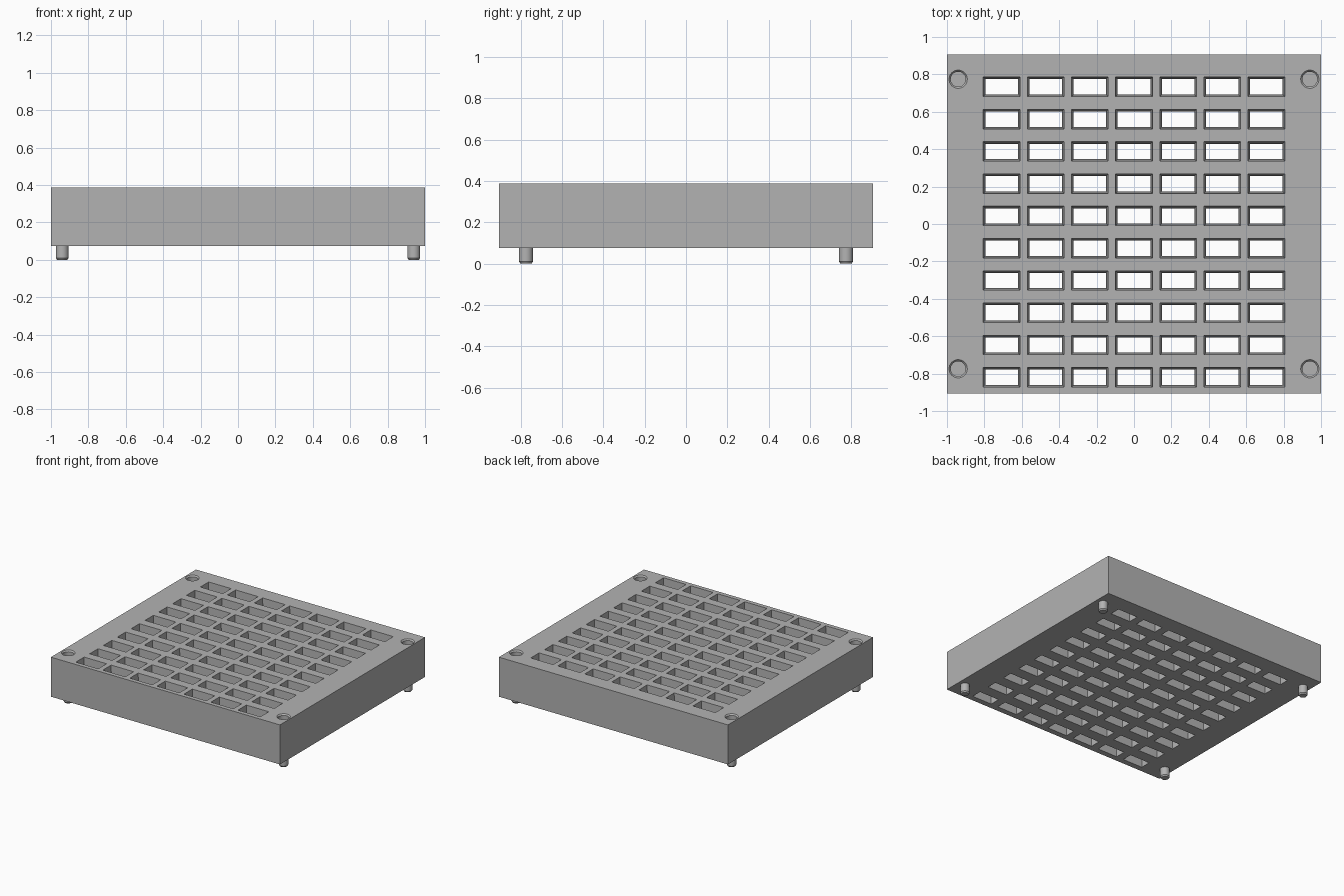
import bpy, bmesh, math
from mathutils import Matrix, Vector

if "Cube" in bpy.data.objects:
    bpy.data.objects.remove(bpy.data.objects["Cube"])

BASE, TOP = 0.075, 0.387
HALF_X, HALF_Y = 1.0, 0.905
PEG_X, PEG_Y = 0.94, 0.774

# Single flat grey
grey = bpy.data.materials.new("plain grey")
grey.use_nodes = True
colour = (0.45, 0.45, 0.45, 1)
grey.diffuse_color = colour
grey.node_tree.nodes["Principled BSDF"].inputs["Base Color"].default_value = colour


def make_object(name, bm):
    bmesh.ops.recalc_face_normals(bm, faces=bm.faces)
    mesh = bpy.data.meshes.new(name)
    bm.to_mesh(mesh)
    bm.free()
    mesh.materials.append(grey)
    obj = bpy.data.objects.new(name, mesh)
    bpy.context.collection.objects.link(obj)
    return obj


def loft(bm, rings):
    """Closed solid through a stack of equal-length point rings."""
    loops = [[bm.verts.new(p) for p in ring] for ring in rings]
    for a, b in zip(loops, loops[1:]):
        for i in range(len(a)):
            j = (i + 1) % len(a)
            bm.faces.new((a[i], a[j], b[j], b[i]))
    bm.faces.new(loops[0])
    bm.faces.new(loops[-1])


def rect(x, y, z, hx, hy):
    return [(x + sx * hx, y + sy * hy, z)
            for sx, sy in ((-1, -1), (1, -1), (1, 1), (-1, 1))]


def circle(x, y, z, r, n=32):
    return [(x + r * math.cos(math.tau * i / n),
             y + r * math.sin(math.tau * i / n), z) for i in range(n)]


def smooth(obj):
    bpy.ops.object.select_all(action="DESELECT")
    obj.select_set(True)
    bpy.context.view_layer.objects.active = obj
    bpy.ops.object.shade_smooth_by_angle(angle=math.radians(30))


corners = [(sx * PEG_X, sy * PEG_Y) for sx in (-1, 1) for sy in (-1, 1)]

# Thick slab
bm = bmesh.new()
loft(bm, [rect(0, 0, z, HALF_X, HALF_Y) for z in (BASE, TOP)])
slab = make_object("tray_block", bm)

# Cutter: tapered slots in a grid, plus the corner sockets
bm = bmesh.new()
wide, narrow, over = (0.098, 0.052), (0.087, 0.041), 0.02
slope = (wide[0] - narrow[0]) / (TOP - BASE) * over
for col in range(7):
    for row in range(10):
        x, y = (col - 3) * 0.236, 0.733 - row * 0.1725
        loft(bm, [rect(x, y, BASE - over, narrow[0] - slope, narrow[1] - slope),
                  rect(x, y, TOP + over, wide[0] + slope, wide[1] + slope)])
for x, y in corners:
    loft(bm, [circle(x, y, TOP - 0.075, 0.04), circle(x, y, TOP - 0.01, 0.04),
              circle(x, y, TOP, 0.049), circle(x, y, TOP + over, 0.049)])
cutter = make_object("slot_cutter", bm)
cutter.hide_render = True

cut = slab.modifiers.new("slots", "BOOLEAN")
cut.operation, cut.solver, cut.object = "DIFFERENCE", "EXACT", cutter
bpy.ops.object.select_all(action="DESELECT")
slab.select_set(True)
bpy.context.view_layer.objects.active = slab
bpy.ops.object.modifier_apply(modifier=cut.name)
bpy.data.objects.remove(cutter)
smooth(slab)

# Locating pegs with chamfered ends
for x, y in corners:
    bm = bmesh.new()
    loft(bm, [circle(x, y, 0, 0.027), circle(x, y, 0.01, 0.034),
              circle(x, y, BASE + 0.01, 0.034)])
    name = ("back_" if y > 0 else "front_") + ("left" if x > 0 else "right") + "_peg"
    smooth(make_object(name, bm))
